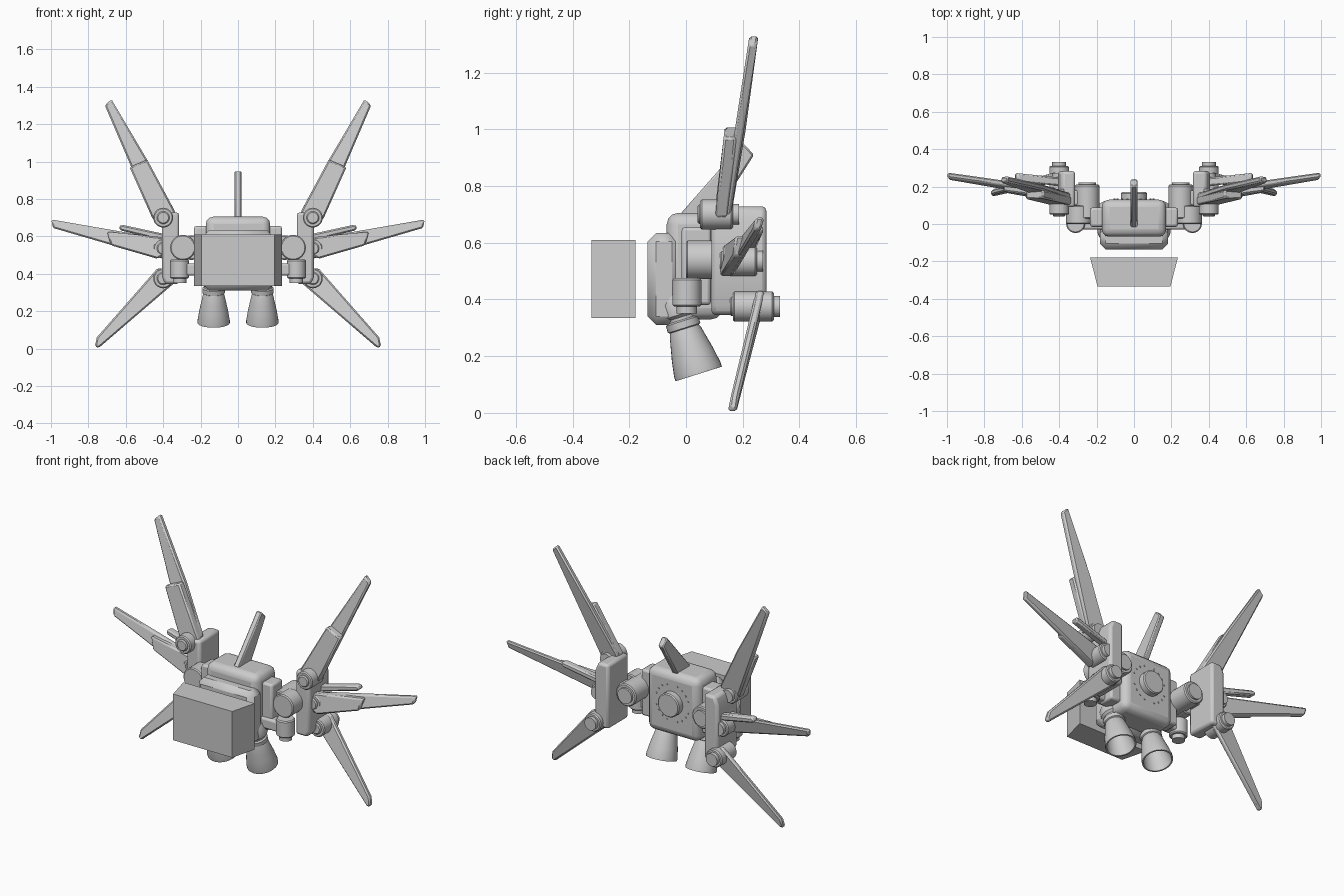
import bpy, bmesh, math
from mathutils import Vector

cube = bpy.data.objects.get("Cube")
if cube:
    bpy.data.objects.remove(cube, do_unlink=True)

grey = bpy.data.materials.new("plain_grey")
grey.use_nodes = True
grey.diffuse_color = (0.6, 0.6, 0.6, 1)
grey.node_tree.nodes["Principled BSDF"].inputs["Base Color"].default_value = (0.6, 0.6, 0.6, 1)


def finish(name, bm, bevel=0, mirror=True, segments=2):
    """Turn a bmesh in world space into a bevelled, optionally mirrored object."""
    bmesh.ops.recalc_face_normals(bm, faces=bm.faces)
    mesh = bpy.data.meshes.new(name)
    bm.to_mesh(mesh)
    bm.free()
    mesh.materials.append(grey)
    obj = bpy.data.objects.new(name, mesh)
    bpy.context.collection.objects.link(obj)
    if bevel:
        mod = obj.modifiers.new("bevel", "BEVEL")
        mod.width, mod.segments = bevel, segments
        mod.limit_method, mod.angle_limit = "ANGLE", math.radians(35)
    if mirror:
        obj.modifiers.new("mirror", "MIRROR")
    bpy.ops.object.select_all(action="DESELECT")
    obj.select_set(True)
    bpy.context.view_layer.objects.active = obj
    bpy.ops.object.shade_smooth_by_angle(angle=math.radians(35))
    return obj


def loft(name, first, second, **options):
    """Join two matching loops of points into a closed solid."""
    bm = bmesh.new()
    a = [bm.verts.new(p) for p in first]
    b = [bm.verts.new(p) for p in second]
    bm.faces.new(a)
    bm.faces.new(b)
    for i in range(len(a)):
        j = (i + 1) % len(a)
        bm.faces.new((a[i], a[j], b[j], b[i]))
    return finish(name, bm, **options)


def box(name, x, y, z, **options):
    corners = [(x[0], z[0]), (x[1], z[0]), (x[1], z[1]), (x[0], z[1])]
    return loft(name, [(u, y[0], w) for u, w in corners],
                [(u, y[1], w) for u, w in corners], **options)


def lathe(name, origin, axis, profile, sides=32, **options):
    """Revolve (radius, distance) points about an axis."""
    origin, axis = Vector(origin), Vector(axis).normalized()
    side = axis.orthogonal().normalized()
    other = axis.cross(side)
    bm = bmesh.new()
    rings = []
    for radius, dist in profile:
        centre = origin + axis * dist
        if radius == 0:
            rings.append([bm.verts.new(centre)] * sides)
            continue
        turn = [2 * math.pi * i / sides for i in range(sides)]
        rings.append([bm.verts.new(centre + radius * (side * math.cos(t) + other * math.sin(t)))
                      for t in turn])
    for lo, hi in zip(rings, rings[1:]):
        for i in range(sides):
            j = (i + 1) % sides
            loop = list(dict.fromkeys((lo[i], lo[j], hi[j], hi[i])))
            bm.faces.new(loop)
    return finish(name, bm, **options)


def drum(name, origin, axis, radius, length, cap=0.0):
    """Cylinder with softened ends and an optional smaller raised cap."""
    e = 0.006
    profile = [(0, 0), (radius - e, 0), (radius, e), (radius, length - e), (radius - e, length)]
    if cap:
        profile += [(radius * 0.7, length), (radius * 0.7, length + cap)]
    return lathe(name, origin, axis, profile + [(0, profile[-1][1])])


def blade(name, outline, thickness, bevel=0.008):
    """Flat tapering blade from (x, y, z) corners, with depth along y."""
    shift = Vector((0, thickness / 2, 0))
    pts = [Vector(p) for p in outline]
    return loft(name, [p - shift for p in pts], [p + shift for p in pts], bevel=bevel, segments=1)


# Front plate, wider at the back
loft("front_plate",
     [(-0.195, -0.333, 0.335), (0.195, -0.333, 0.335), (0.195, -0.333, 0.61), (-0.195, -0.333, 0.61)],
     [(-0.235, -0.178, 0.335), (0.235, -0.178, 0.335), (0.235, -0.178, 0.61), (-0.235, -0.178, 0.61)],
     mirror=False)

# Core body
box("core_body", (-0.172, 0.172), (-0.068, 0.13), (0.33, 0.705), bevel=0.04, mirror=False, segments=3)
box("front_slab", (-0.182, 0.182), (-0.135, -0.02), (0.31, 0.635), bevel=0.03, mirror=False, segments=1)
box("side_block", (0.15, 0.235), (-0.015, 0.088), (0.38, 0.655), bevel=0.012)
drum("back_knob", (0, 0.12, 0.53), (0, 1, 0), 0.07, 0.05)
for i in range(20):
    t = 2 * math.pi * i / 20
    if i % 5:
        lathe("back_rivet", (0.11 * math.cos(t), 0.125, 0.53 + 0.11 * math.sin(t)), (0, 1, 0),
              [(0, 0), (0.005, 0), (0.005, 0.01), (0, 0.01)], sides=8, mirror=False)

# Centre fin leaning back
fin = [(-0.03, 0.69), (0.20, 0.952), (0.24, 0.91), (0.10, 0.69)]
loft("centre_fin", [(-0.018, y, z) for y, z in fin], [(0.018, y, z) for y, z in fin],
     bevel=0.006, mirror=False, segments=1)

# Shoulder joints and wing mounts
drum("shoulder_front_joint", (0.295, 0.0, 0.54), (0, 1, 0), 0.068, 0.10)
drum("shoulder_rear_joint", (0.25, 0.03, 0.54), (0, 1, 0), 0.066, 0.18, cap=0.012)
box("shoulder_link", (0.22, 0.34), (0.10, 0.18), (0.50, 0.58), bevel=0.01)
mount = [(0.315, 0.345), (0.39, 0.345), (0.405, 0.38), (0.405, 0.68), (0.385, 0.728), (0.315, 0.728)]
loft("wing_mount", [(x, 0.09, z) for x, z in mount], [(x, 0.283, z) for x, z in mount], bevel=0.015)

# Lower side arms with upright drums
box("lower_arm", (0.16, 0.31), (-0.03, 0.035), (0.39, 0.455), bevel=0.012)
drum("lower_arm_drum", (0.312, 0.003, 0.475), (0, 0, -1), 0.051, 0.10, cap=0.025)

# Wing hubs, each with caps front and back
for label, y, z, length in (("upper", 0.05, 0.70, 0.115), ("middle", 0.13, 0.535, 0.12),
                            ("lower", 0.165, 0.375, 0.145)):
    drum(label + "_hub", (0.40, y, z), (0, 1, 0), 0.053, length, cap=0.022)
    drum(label + "_hub_cap", (0.40, y + 0.02, z), (0, -1, 0), 0.034, 0.03)

# Wing blades
blade("upper_blade", [(0.35, 0.14, 0.655), (0.45, 0.14, 0.69), (0.712, 0.235, 1.30),
                      (0.677, 0.24, 1.333), (0.48, 0.195, 1.0), (0.34, 0.15, 0.74)], 0.032)
blade("upper_blade_sleeve", [(0.355, 0.12, 0.645), (0.455, 0.125, 0.69), (0.58, 0.155, 0.97),
                             (0.485, 0.16, 1.01), (0.335, 0.125, 0.73)], 0.045)
blade("middle_blade", [(0.40, 0.155, 0.50), (0.44, 0.155, 0.485), (0.99, 0.25, 0.645),
                       (0.998, 0.262, 0.69), (0.42, 0.18, 0.59)], 0.03)
blade("middle_blade_sleeve", [(0.40, 0.14, 0.50), (0.43, 0.14, 0.48), (0.68, 0.185, 0.552),
                              (0.70, 0.195, 0.625), (0.40, 0.155, 0.595)], 0.04)
blade("small_bar", [(0.39, 0.225, 0.575), (0.63, 0.25, 0.632), (0.638, 0.25, 0.652),
                    (0.62, 0.25, 0.662), (0.39, 0.225, 0.612)], 0.045)
blade("lower_blade", [(0.335, 0.255, 0.355), (0.745, 0.162, 0.003), (0.765, 0.165, 0.012),
                      (0.755, 0.172, 0.06), (0.43, 0.262, 0.43), (0.37, 0.262, 0.425)], 0.03)

# Tilted thrusters with hollow bells
down = (0, 0.30, -0.95)
top = (0.13, -0.035, 0.39)
lathe("thruster_neck", top, down,
      [(0, -0.03), (0.05, -0.03), (0.066, 0), (0.066, 0.045), (0.052, 0.055), (0.052, 0.065),
       (0.06, 0.07), (0.06, 0.095), (0.05, 0.10), (0, 0.10)])
lathe("thruster_bell", top, down,
      [(0, 0.09), (0.05, 0.09), (0.058, 0.11), (0.067, 0.15), (0.077, 0.195), (0.086, 0.25),
       (0.086, 0.265), (0.078, 0.265), (0.07, 0.20), (0.055, 0.14), (0.03, 0.12), (0, 0.12)])
